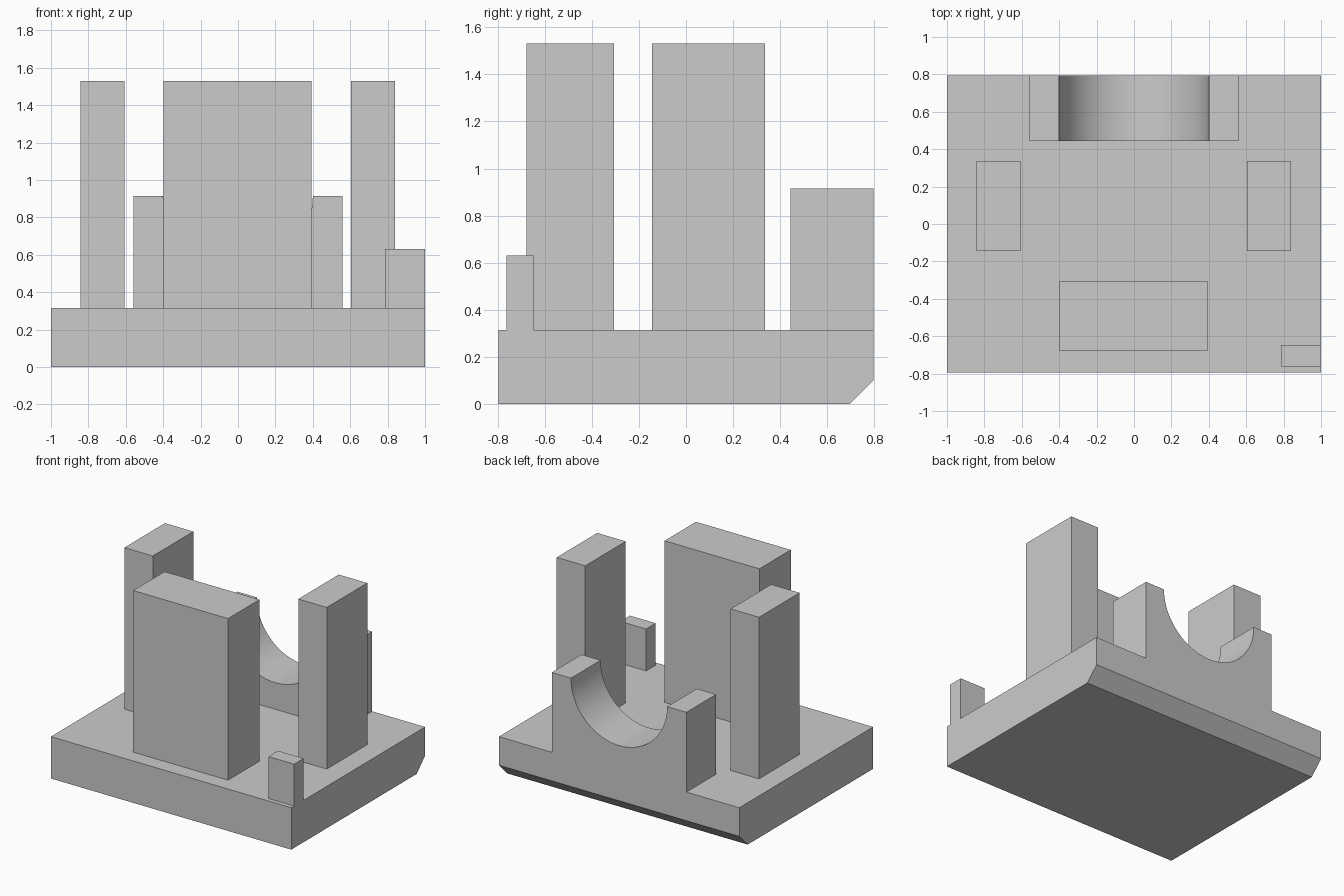
import bpy, bmesh, math
from mathutils import Vector

cube = bpy.data.objects.get("Cube")
if cube:
    bpy.data.objects.remove(cube, do_unlink=True)

grey = bpy.data.materials.new("plain grey")
grey.use_nodes = True
colour = (0.6, 0.6, 0.6, 1)
grey.diffuse_color = colour
grey.node_tree.nodes["Principled BSDF"].inputs["Base Color"].default_value = colour

BASE_TOP = 0.315
POST_TOP = 1.53
BACK = 0.795


def prism(name, profile, direction):
    """Extrude a closed outline of 3D points along a direction."""
    bm = bmesh.new()
    face = bm.faces.new([bm.verts.new(p) for p in profile])
    ext = bmesh.ops.extrude_face_region(bm, geom=[face], use_keep_orig=True)
    moved = [v for v in ext["geom"] if isinstance(v, bmesh.types.BMVert)]
    bmesh.ops.translate(bm, verts=moved, vec=Vector(direction))
    bmesh.ops.recalc_face_normals(bm, faces=bm.faces)
    mesh = bpy.data.meshes.new(name)
    bm.to_mesh(mesh)
    bm.free()
    mesh.materials.append(grey)
    obj = bpy.data.objects.new(name, mesh)
    bpy.context.collection.objects.link(obj)
    return obj


def upright(name, x0, x1, y0, y1, top):
    """Rectangular block standing on the base."""
    outline = [(x0, y0, BASE_TOP), (x1, y0, BASE_TOP),
               (x1, y1, BASE_TOP), (x0, y1, BASE_TOP)]
    return prism(name, outline, (0, 0, top - BASE_TOP))


# Base plate with the lower back edge chamfered
side = [(-BACK, 0), (BACK - 0.1, 0), (BACK, 0.1), (BACK, BASE_TOP), (-BACK, BASE_TOP)]
prism("base_plate", [(-1, y, z) for y, z in side], (2, 0, 0))

# Tall blocks and the small corner peg
upright("front_block", -0.397, 0.392, -0.678, -0.305, POST_TOP)
upright("right_post", -0.843, -0.607, -0.145, 0.336, POST_TOP)
upright("left_post", 0.603, 0.84, -0.145, 0.336, POST_TOP)
upright("corner_peg", 0.786, 1, -0.762, -0.648, 0.63)

# Back cradle with a half-round saddle cut into its top
half, radius, top, steps = 0.56, 0.4, 0.915, 48
arc = [(radius * math.cos(a), top - radius * math.sin(a))
       for a in (math.pi * i / steps for i in range(steps + 1))]
outline = [(-half, BASE_TOP), (half, BASE_TOP), (half, top)] + arc + [(-half, top)]
cradle = prism("back_cradle", [(x, 0.443, z) for x, z in outline], (0, BACK - 0.443, 0))

# Smooth the saddle, keep all corners sharp
bpy.ops.object.select_all(action="DESELECT")
cradle.select_set(True)
bpy.context.view_layer.objects.active = cradle
bpy.ops.object.shade_smooth_by_angle(angle=math.radians(30))
